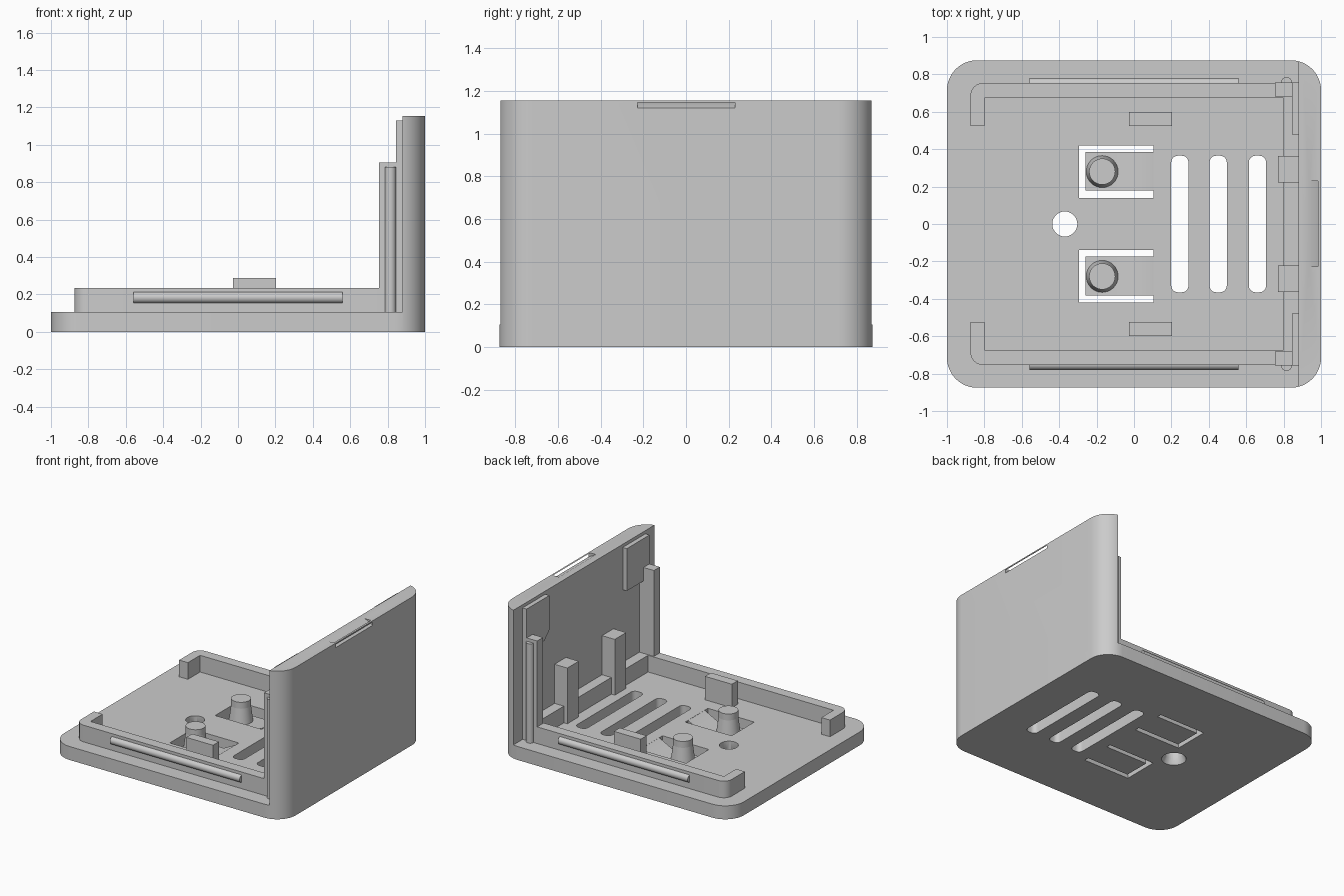
import bpy, bmesh, math
from mathutils import Vector

if "Cube" in bpy.data.objects:
    bpy.data.objects.remove(bpy.data.objects["Cube"])

grey = bpy.data.materials.new("plain grey")
grey.diffuse_color = (0.6, 0.6, 0.6, 1)
grey.use_nodes = True
grey.node_tree.nodes["Principled BSDF"].inputs["Base Color"].default_value = grey.diffuse_color


def finish(name, bm):
    bmesh.ops.recalc_face_normals(bm, faces=bm.faces)
    mesh = bpy.data.meshes.new(name)
    bm.to_mesh(mesh)
    bm.free()
    mesh.materials.append(grey)
    ob = bpy.data.objects.new(name, mesh)
    bpy.context.collection.objects.link(ob)
    return ob


def prism(name, pts, lo, hi, axis="z"):
    """Extrude a 2D profile along z (profile xy) or along y (profile xz)."""
    place = (lambda p, t: (p[0], p[1], t)) if axis == "z" else (lambda p, t: (p[0], t, p[1]))
    bm = bmesh.new()
    a = [bm.verts.new(place(p, lo)) for p in pts]
    b = [bm.verts.new(place(p, hi)) for p in pts]
    bm.faces.new(a)
    bm.faces.new(b[::-1])
    for i in range(len(pts)):
        j = (i + 1) % len(pts)
        bm.faces.new((a[i], a[j], b[j], b[i]))
    return finish(name, bm)


def box(name, x0, x1, y0, y1, z0, z1):
    return prism(name, [(x0, y0), (x1, y0), (x1, y1), (x0, y1)], z0, z1)


def arc(cx, cy, r, a0, a1, n):
    return [(cx + r * math.cos(math.radians(a0 + (a1 - a0) * i / n)),
             cy + r * math.sin(math.radians(a0 + (a1 - a0) * i / n))) for i in range(n + 1)]


def round_rect(x0, x1, y0, y1, r, n=8):
    return (arc(x1 - r, y1 - r, r, 0, 90, n) + arc(x0 + r, y1 - r, r, 90, 180, n)
            + arc(x0 + r, y0 + r, r, 180, 270, n) + arc(x1 - r, y0 + r, r, 270, 360, n))


def cone(name, p0, p1, r0, r1, n=32):
    p0, p1 = Vector(p0), Vector(p1)
    bm = bmesh.new()
    bmesh.ops.create_cone(bm, cap_ends=True, segments=n, radius1=r0, radius2=r1,
                          depth=(p1 - p0).length)
    bm.transform((p1 - p0).to_track_quat("Z", "Y").to_matrix().to_4x4())
    bmesh.ops.translate(bm, verts=bm.verts, vec=(p0 + p1) / 2)
    return finish(name, bm)


def cut(ob, tool):
    mod = ob.modifiers.new("cut", "BOOLEAN")
    mod.operation, mod.object, mod.solver = "DIFFERENCE", tool, "EXACT"
    bpy.context.view_layer.objects.active = ob
    bpy.ops.object.modifier_apply(modifier=mod.name)
    bpy.data.objects.remove(tool)


FLOOR, WALL_X = 0.105, 0.88

# Base plate and end wall, carved from one rounded block
body = prism("base_and_wall", round_rect(-1, 1, -0.875, 0.875, 0.16, 12), 0, 1.155)
cut(body, box("cutter", -1.2, WALL_X, -1, 1, FLOOR, 1.4))

# Vent slots
for x in (0.245, 0.45, 0.66):
    cut(body, prism("cutter", round_rect(x - 0.046, x + 0.046, -0.365, 0.365, 0.035, 6), -0.1, 0.2))

# Countersunk hole
cut(body, cone("cutter", (-0.37, 0, -0.1), (-0.37, 0, 0.2), 0.067, 0.067))
cut(body, cone("cutter", (-0.37, 0, -0.01), (-0.37, 0, 0.045), 0.093, 0.066))

# Slanted strap slot through the top edge of the wall
cut(body, prism("cutter", [(0.916, 1.165), (0.97, 1.165), (1.015, 1.135), (1.0186, 1.11)],
                -0.228, 0.23, "y"))

# Low rim with hooked ends
half = [(0.80, -0.675), (-0.80, -0.675), (-0.80, -0.525), (-0.875, -0.525)]
half += arc(-0.805, -0.685, 0.07, 180, 270, 6) + [(0.89, -0.755)]
prism("rim", half + [(x, -y) for x, y in reversed(half)], FLOOR - 0.01, 0.235)

for s, side in ((-1, "front"), (1, "back")):
    def mirrored(name, x0, x1, y0, y1, z0, z1):
        return box(f"{side}_{name}", x0, x1, *sorted((s * y0, s * y1)), z0, z1)

    # Spring tongue inside its window, ramping up to the floor
    yc = s * 0.28
    cut(body, box("cutter", -0.295, 0.105, yc - 0.14, yc + 0.14, -0.1, 0.2))
    prism(f"{side}_tongue", [(-0.26, 0), (0.107, 0), (0.107, FLOOR), (0, 0.05), (-0.26, 0.05)],
          yc - 0.102, yc + 0.105, "y")
    cone(f"{side}_peg_foot", (-0.17, yc, 0.045), (-0.17, yc, 0.17), 0.086, 0.07)
    cone(f"{side}_peg_top", (-0.17, yc, 0.17), (-0.17, yc, 0.22), 0.07, 0.07)

    # Stops, posts and corner pillars
    mirrored("stop_block", -0.028, 0.203, 0.525, 0.598, FLOOR - 0.01, 0.288)
    mirrored("wall_post", 0.77, WALL_X + 0.01, 0.222, 0.363, FLOOR - 0.01, 0.54)
    mirrored("corner_pillar", 0.755, WALL_X + 0.01, 0.683, 0.756, FLOOR - 0.01, 0.905)

    # Snap ribs on the rim and the pillar
    cone(f"{side}_rim_rib", (-0.56, s * 0.75, 0.183), (0.56, s * 0.75, 0.183), 0.03, 0.03, 24)
    cone(f"{side}_pillar_rib", (0.815, s * 0.755, FLOOR - 0.01), (0.815, s * 0.755, 0.88), 0.03, 0.03, 24)

    # Upper wall tab with a clipped lower corner
    y0, y1 = sorted((s * 0.478, s * 0.757))
    tab = prism(f"{side}_wall_tab", [(y0 + 0.06, 0.80), (y1, 0.80), (y1, 1.13), (y0, 1.13), (y0, 0.86)],
                0, 1)
    for v in tab.data.vertices:
        y, z, t = v.co
        v.co = (0.845 + t * 0.045, y, z)

# Smooth round surfaces, keep edges sharp
for ob in bpy.context.scene.objects:
    ob.select_set(True)
    bpy.context.view_layer.objects.active = ob
bpy.ops.object.shade_smooth_by_angle(angle=math.radians(30))
